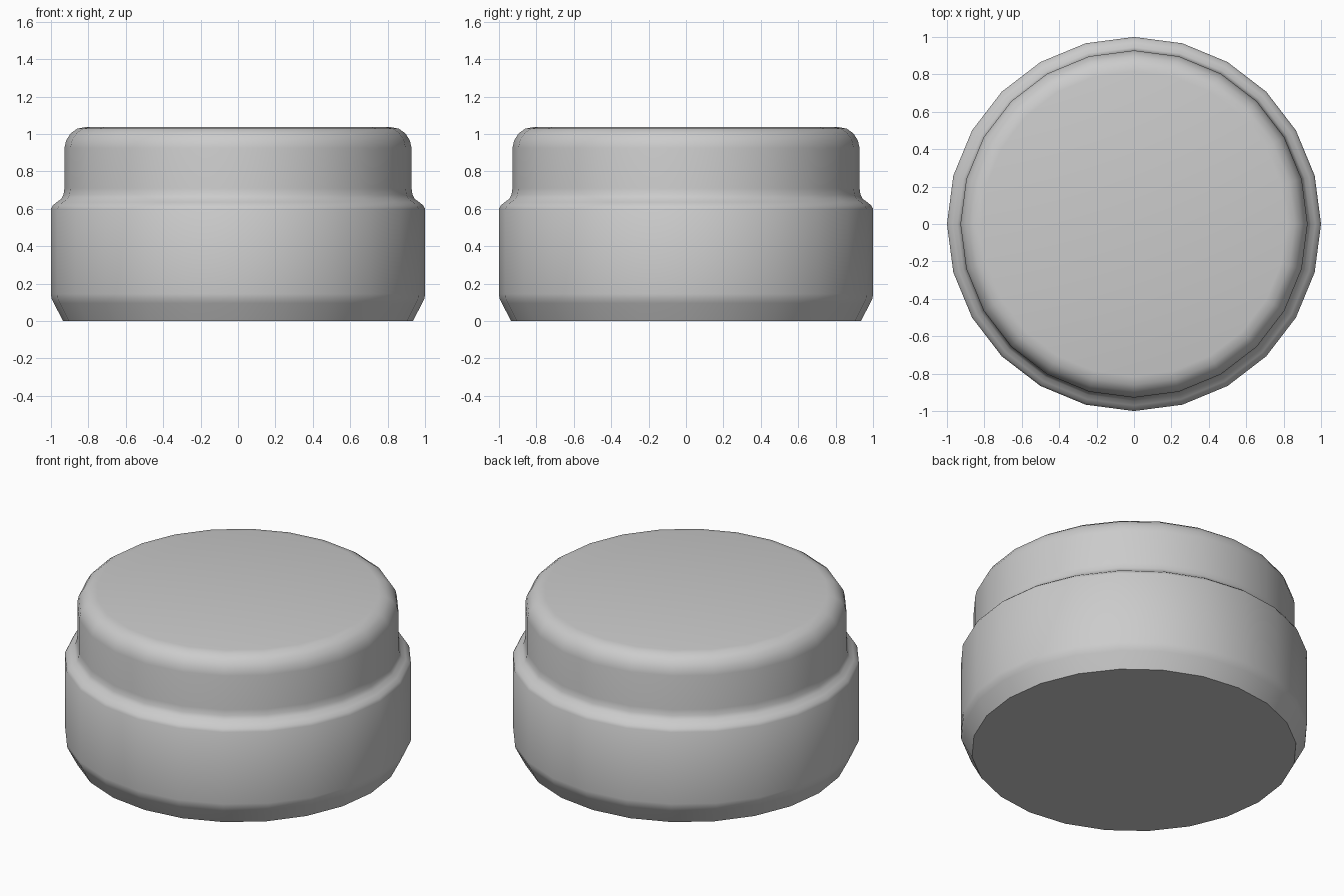
import bpy, bmesh, math

if "Cube" in bpy.data.objects:
    bpy.data.objects.remove(bpy.data.objects["Cube"])

SIDES = 24

# outer profile (radius, height), from the base up to the rim of the flat top
profile = [
    (0.935, 0.0), (0.985, 0.095), (0.997, 0.12), (1.0, 0.145),
    (1.0, 0.60), (0.99, 0.618), (0.97, 0.635), (0.945, 0.652), (0.933, 0.675),
    (0.928, 0.71), (0.928, 0.925), (0.919, 0.965), (0.895, 1.003),
    (0.86, 1.028), (0.815, 1.037),
]


def lathe(name, points, sides):
    """Revolve a profile about z and cap both ends."""
    bm = bmesh.new()
    rings = []
    for r, z in points:
        rings.append([bm.verts.new((r * math.cos(2 * math.pi * i / sides),
                                    r * math.sin(2 * math.pi * i / sides), z))
                      for i in range(sides)])
    for low, high in zip(rings, rings[1:]):
        for i in range(sides):
            j = (i + 1) % sides
            bm.faces.new((low[i], low[j], high[j], high[i]))
    bm.faces.new(rings[0][::-1])
    bm.faces.new(rings[-1])
    bmesh.ops.recalc_face_normals(bm, faces=bm.faces)
    mesh = bpy.data.meshes.new(name)
    bm.to_mesh(mesh)
    bm.free()
    obj = bpy.data.objects.new(name, mesh)
    bpy.context.collection.objects.link(obj)
    return obj


# stepped round body with a chamfered base and a rounded top
body = lathe("stepped_round_body", profile, SIDES)
bpy.context.view_layer.objects.active = body
body.select_set(True)
bpy.ops.object.shade_smooth_by_angle(angle=math.radians(40))
